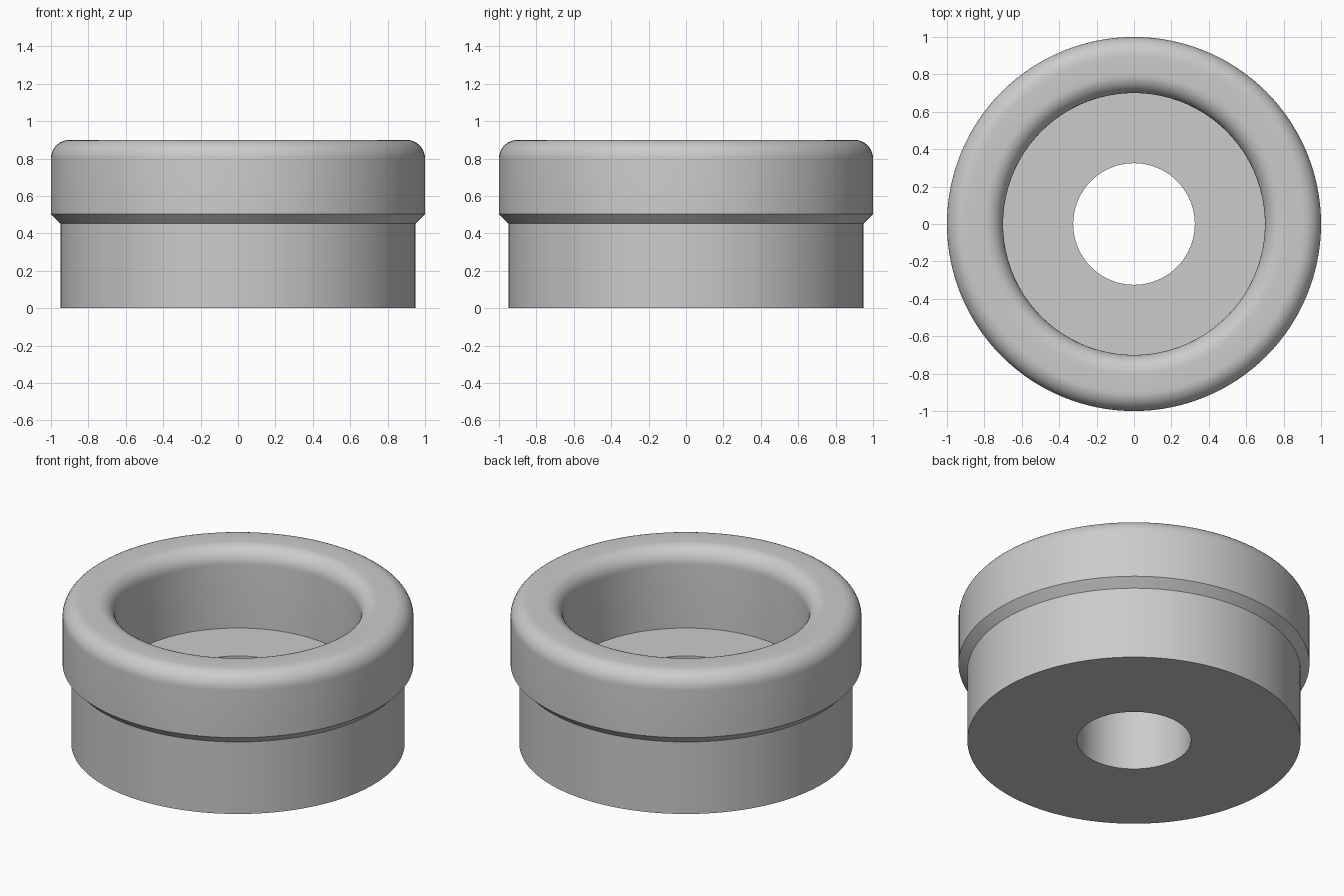
import bpy, bmesh, math

if "Cube" in bpy.data.objects:
    bpy.data.objects.remove(bpy.data.objects["Cube"])

SIDES = 128
FILLET = 0.1
ARC_STEPS = 10


def arc(cx, cz, start, end):
    """Points of a fillet arc, angles in degrees."""
    pts = []
    for i in range(ARC_STEPS + 1):
        a = math.radians(start + (end - start) * i / ARC_STEPS)
        pts.append((cx + FILLET * math.cos(a), cz + FILLET * math.sin(a)))
    return pts


def lathe(name, profile, material):
    """Revolve a closed (radius, height) profile about z."""
    bm = bmesh.new()
    rings = []
    for r, z in profile:
        rings.append([bm.verts.new((r * math.cos(2 * math.pi * i / SIDES),
                                    r * math.sin(2 * math.pi * i / SIDES), z))
                      for i in range(SIDES)])
    for k, ring in enumerate(rings):
        nxt = rings[(k + 1) % len(rings)]
        for i in range(SIDES):
            j = (i + 1) % SIDES
            bm.faces.new((ring[i], ring[j], nxt[j], nxt[i]))
    bmesh.ops.recalc_face_normals(bm, faces=bm.faces)
    mesh = bpy.data.meshes.new(name)
    bm.to_mesh(mesh)
    bm.free()
    mesh.materials.append(material)
    obj = bpy.data.objects.new(name, mesh)
    bpy.context.collection.objects.link(obj)
    bpy.context.view_layer.objects.active = obj
    obj.select_set(True)
    bpy.ops.object.shade_smooth_by_angle(angle=math.radians(30))
    return obj


grey = bpy.data.materials.new("light grey")
grey.diffuse_color = (0.6, 0.6, 0.6, 1)
grey.use_nodes = True
grey.node_tree.nodes["Principled BSDF"].inputs["Base Color"].default_value = grey.diffuse_color

# Stepped bushing: bored base, chamfered collar, rounded rim, recessed cup
profile = [(0.325, 0.0), (0.95, 0.0), (0.95, 0.453), (1.0, 0.503)]
profile += arc(0.9, 0.8, 0, 90)       # outer rim rounding
profile += arc(0.8, 0.8, 90, 180)     # inner rim rounding
profile += [(0.7, 0.4), (0.325, 0.4)]  # cup wall and floor
lathe("bushing_body", profile, grey)
